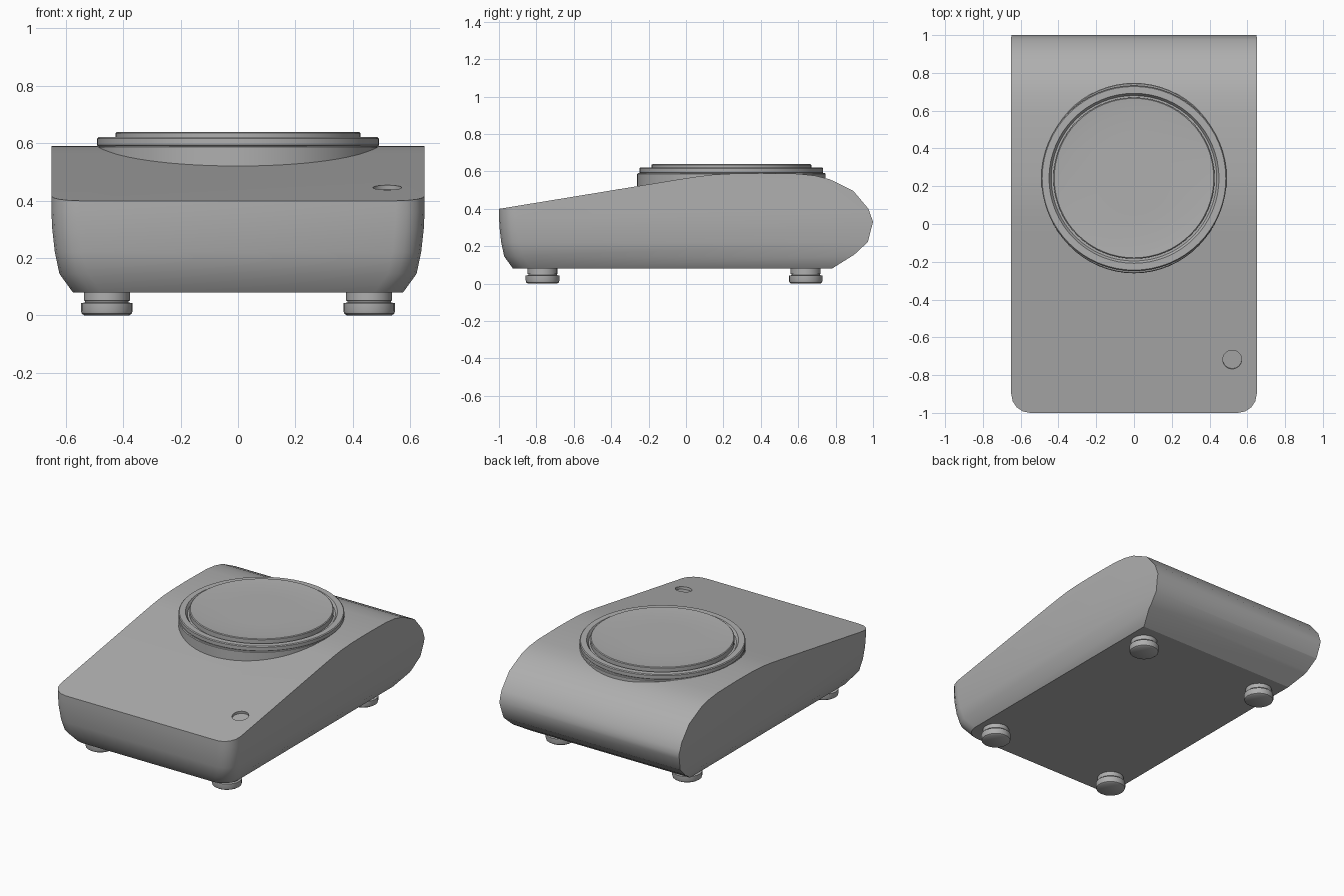
import bpy, bmesh
from math import radians, sin, cos, pi, atan2
from mathutils import Vector

if "Cube" in bpy.data.objects:
    bpy.data.objects.remove(bpy.data.objects["Cube"])

# Dark grey plastic shared by all parts
grey = bpy.data.materials.new("dark_grey")
grey.diffuse_color = (0.43, 0.43, 0.43, 1)
grey.use_nodes = True
grey.node_tree.nodes["Principled BSDF"].inputs["Base Color"].default_value = grey.diffuse_color


def make_object(name, bm):
    bmesh.ops.recalc_face_normals(bm, faces=bm.faces[:])
    mesh = bpy.data.meshes.new(name)
    bm.to_mesh(mesh)
    bm.free()
    mesh.materials.append(grey)
    obj = bpy.data.objects.new(name, mesh)
    bpy.context.collection.objects.link(obj)
    return obj


def smooth(obj, angle=35):
    bpy.ops.object.select_all(action='DESELECT')
    obj.select_set(True)
    bpy.context.view_layer.objects.active = obj
    bpy.ops.object.shade_smooth_by_angle(angle=radians(angle))


def loft(bm, rings):
    """Skin equal-length closed rings and cap both ends."""
    loops = [[bm.verts.new(p) for p in ring] for ring in rings]
    for a, b in zip(loops, loops[1:]):
        for i in range(len(a)):
            j = (i + 1) % len(a)
            bm.faces.new((a[i], a[j], b[j], b[i]))
    bm.faces.new(loops[0])
    bm.faces.new(loops[-1])


def lathe(name, profile, center, sides, stretch=1.0):
    """Turn an (r, z) profile about a vertical axis."""
    bm = bmesh.new()
    loft(bm, [[(center[0] + r * cos(2 * pi * i / sides),
                center[1] + r * stretch * sin(2 * pi * i / sides), z)
               for i in range(sides)] for r, z in profile])
    obj = make_object(name, bm)
    smooth(obj)
    return obj


def boolean(obj, cutter, operation):
    cutter.hide_render = True
    mod = obj.modifiers.new(operation, 'BOOLEAN')
    mod.operation, mod.object, mod.solver = operation, cutter, 'EXACT'
    bpy.context.view_layer.objects.active = obj
    bpy.ops.object.modifier_apply(modifier=mod.name)
    bpy.data.objects.remove(cutter)


def outline(z, inset):
    """Plan outline with rounded front corners."""
    r, w, f = 0.10, 0.65 - inset, -1 + inset
    arc = [(w - r + r * sin(a), f + r - r * cos(a))
           for a in (radians(90 * i / 4) for i in range(5))]
    right = arc + [(w, 1.1)]
    return [(x, y, z) for x, y in right] + [(-x, y, z) for x, y in reversed(right)]


# Housing: tub with walls drawn in at the bottom
bm = bmesh.new()
loft(bm, [outline(z, d) for z, d in
          [(0.08, 0.075), (0.145, 0.028), (0.22, 0.012), (0.30, 0.003), (0.36, 0), (0.7, 0)]])
body = make_object("housing", bm)

# Side profile that trims the tub: sloping top and rounded back
side = [(-1.1, 0.383), (-0.05, 0.555), (0.06, 0.572), (0.14, 0.582), (0.25, 0.588),
        (0.40, 0.59), (0.60, 0.587), (0.69, 0.577), (0.77, 0.557), (0.895, 0.495),
        (0.975, 0.40), (1.0, 0.33), (0.972, 0.222), (0.9, 0.155),
        (0.78, 0.08), (0.732, 0.05), (-1.1, 0.05)]
bm = bmesh.new()
loft(bm, [[(x, y, z) for y, z in side] for x in (-0.8, 0.8)])
boolean(body, make_object("profile_cutter", bm), 'INTERSECT')

# Shallow round recess on the sloping front
bm = bmesh.new()
bmesh.ops.create_cone(bm, cap_ends=True, segments=32, radius1=0.05, radius2=0.05, depth=0.1)
cutter = make_object("recess_cutter", bm)
slope = atan2(0.172, 1.05)
cutter.rotation_euler.x = slope
cutter.location = Vector((0.52, -0.718, 0.446)) + Vector((0, -sin(slope), cos(slope))) * 0.034
boolean(body, cutter, 'DIFFERENCE')
smooth(body, 38)
for face in body.data.polygons:
    if face.normal.z < -0.99:
        face.use_smooth = False

# Pedestal under the weighing plate
lathe("pedestal", [(0.488, 0.45), (0.488, 0.586), (0.484, 0.59), (0.3, 0.59)],
      (0, 0.243), 64, 1.033)

# Ring around the plate, with a groove inside it
lathe("plate_ring", [(0.40, 0.588), (0.487, 0.588), (0.491, 0.593), (0.491, 0.616),
                     (0.486, 0.621), (0.45, 0.621), (0.438, 0.604), (0.30, 0.604)],
      (0, 0.242), 64)

# Dished weighing plate
lathe("weighing_plate", [(0.40, 0.60), (0.427, 0.606), (0.427, 0.635), (0.422, 0.639),
                         (0.345, 0.632), (0.20, 0.632)],
      (0, 0.243), 64)

# Four levelling feet
for label, y in (("front", -0.767), ("back", 0.64)):
    for side_name, x in (("left", -0.457), ("right", 0.457)):
        lathe(f"{label}_{side_name}_foot",
              [(0.078, 0.0), (0.087, 0.006), (0.09, 0.016), (0.09, 0.043), (0.076, 0.045),
               (0.076, 0.05), (0.08, 0.052), (0.08, 0.09)], (x, y), 20)
